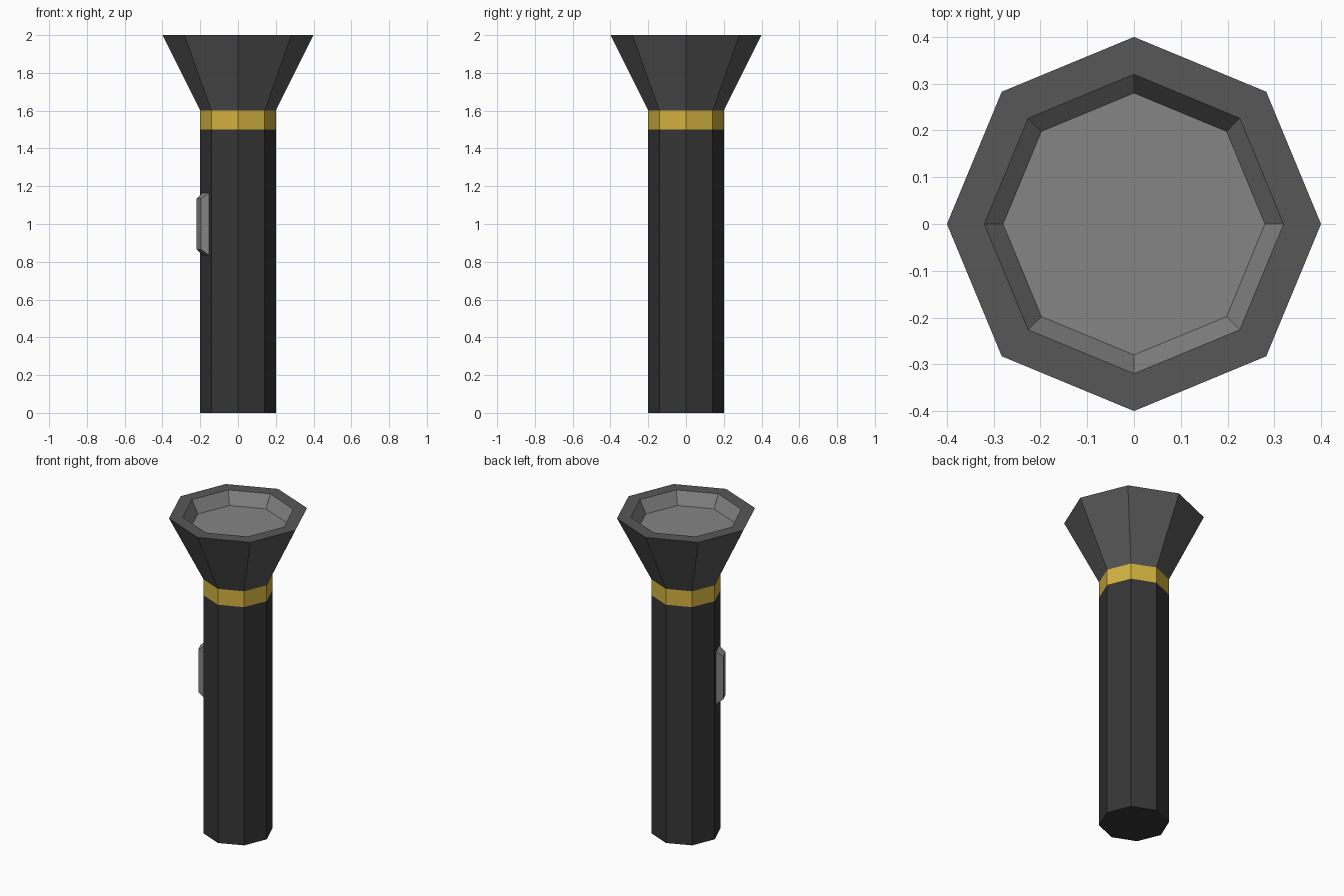
import bpy, bmesh, math
from mathutils import Vector

if "Cube" in bpy.data.objects:
    bpy.data.objects.remove(bpy.data.objects["Cube"])


def material(name, rgb):
    m = bpy.data.materials.new(name)
    m.diffuse_color = (*rgb, 1)
    m.use_nodes = True
    m.node_tree.nodes["Principled BSDF"].inputs["Base Color"].default_value = m.diffuse_color
    return m


black = material("black", (0.036, 0.036, 0.036))
charcoal = material("charcoal", (0.095, 0.095, 0.095))
gold = material("gold", (0.64, 0.44, 0.05))
grey = material("grey", (0.235, 0.235, 0.235))


def loft(name, rings, mat, cap_start=False, cap_end=False):
    """Skin a list of point rings into one flat-shaded object."""
    bm = bmesh.new()
    loops = [[bm.verts.new(p) for p in ring] for ring in rings]
    n = len(loops[0])
    for a, b in zip(loops, loops[1:]):
        for i in range(n):
            j = (i + 1) % n
            bm.faces.new((a[i], a[j], b[j], b[i]))
    if cap_start:
        bm.faces.new(loops[0][::-1])
    if cap_end:
        bm.faces.new(loops[-1])
    me = bpy.data.meshes.new(name)
    bm.to_mesh(me)
    bm.free()
    me.materials.append(mat)
    ob = bpy.data.objects.new(name, me)
    bpy.context.collection.objects.link(ob)
    return ob


def octagon(r, z):
    return [(r * math.cos(i * math.pi / 4), r * math.sin(i * math.pi / 4), z) for i in range(8)]


# Handle, collar, flared head with flat rim, recessed lens
loft("handle", [octagon(0.2, 0), octagon(0.2, 1.5)], black, cap_start=True)
loft("collar", [octagon(0.2, 1.5), octagon(0.2, 1.6)], gold)
loft("head", [octagon(0.2, 1.6), octagon(0.4, 2), octagon(0.32, 2)], charcoal)
loft("lens", [octagon(0.32, 2), octagon(0.28, 1.92)], grey, cap_end=True)

# Bevelled switch on the handle facet between 180 and 225 degrees
angle = math.radians(202.5)
out = Vector((math.cos(angle), math.sin(angle), 0))
side = Vector((-out.y, out.x, 0))
facet = 0.2 * math.cos(math.pi / 8)


def plate(depth, w, h):
    centre = out * (facet + depth) + Vector((0, 0, 1))
    return [centre + side * (w * sx) + Vector((0, 0, h * sz))
            for sx, sz in ((-1, -1), (1, -1), (1, 1), (-1, 1))]


loft("switch", [plate(0, 0.045, 0.165), plate(0.04, 0.031, 0.135)], grey, cap_end=True)
